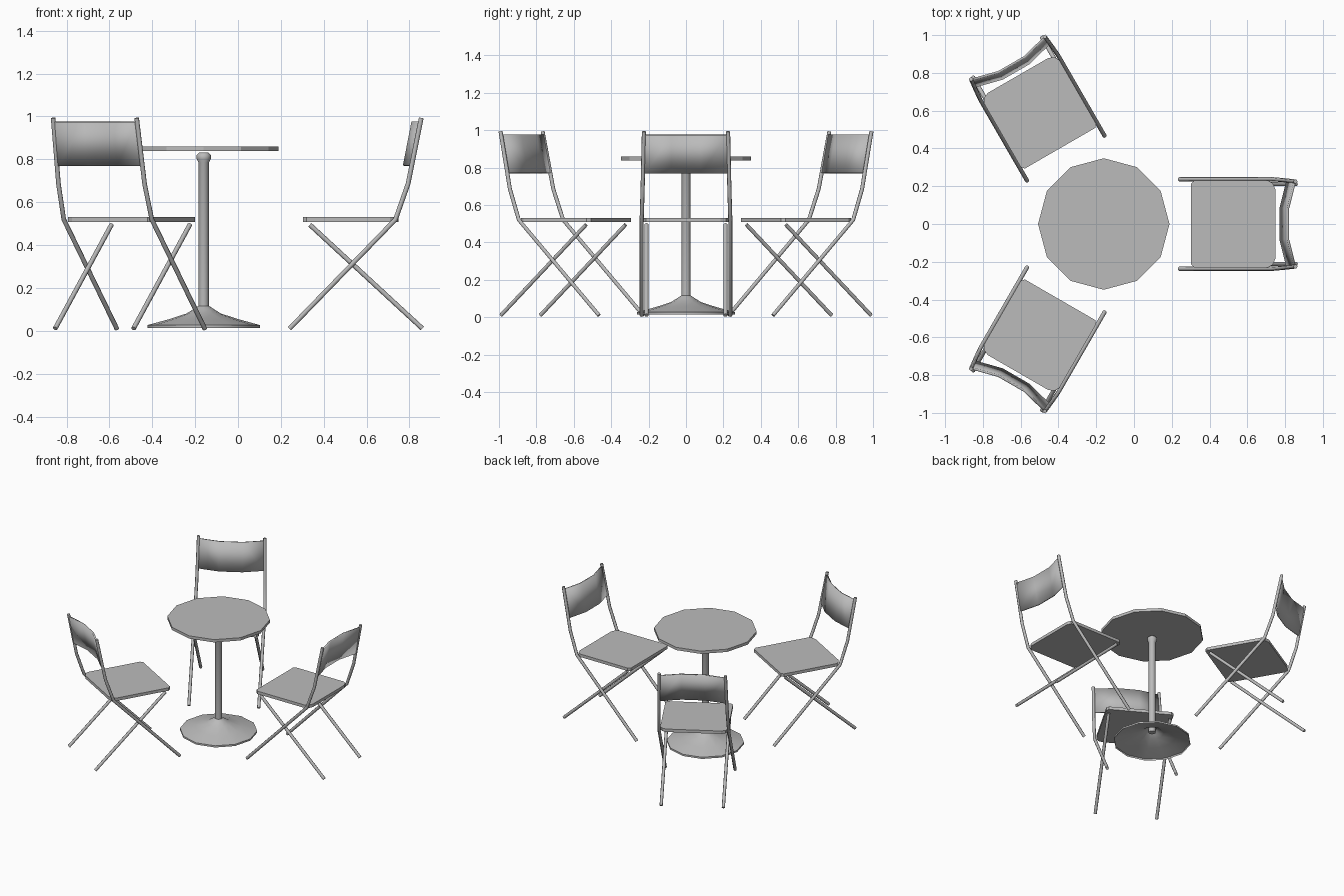
import bpy, bmesh, math
from mathutils import Matrix, Vector

cube = bpy.data.objects.get("Cube")
if cube:
    bpy.data.objects.remove(cube, do_unlink=True)

CENTRE = Vector((-0.16, 0, 0))   # axis of the table, chairs turn around it

grey = bpy.data.materials.new("grey_metal")
grey.use_nodes = True
COLOUR = (0.5, 0.5, 0.5, 1)
grey.diffuse_color = COLOUR
grey.node_tree.nodes["Principled BSDF"].inputs["Base Color"].default_value = COLOUR


def place(name, mesh, matrix=None, smooth=False):
    obj = bpy.data.objects.new(name, mesh)
    bpy.context.collection.objects.link(obj)
    if not mesh.materials:
        mesh.materials.append(grey)
    if matrix:
        obj.matrix_world = matrix
    if smooth:
        bpy.ops.object.select_all(action='DESELECT')
        obj.select_set(True)
        bpy.context.view_layer.objects.active = obj
        bpy.ops.object.shade_smooth_by_angle(angle=math.radians(50))
    return obj


def to_mesh(name, bm):
    bmesh.ops.recalc_face_normals(bm, faces=bm.faces)
    mesh = bpy.data.meshes.new(name)
    bm.to_mesh(mesh)
    bm.free()
    return mesh


def lathe(name, profile, sides=12, caps=True):
    """Rings of (radius, height) joined into a turned shape."""
    bm = bmesh.new()
    rings = []
    for r, z in profile:
        rings.append([bm.verts.new((r * math.cos(math.tau * i / sides),
                                    r * math.sin(math.tau * i / sides), z))
                      for i in range(sides)])
    for a, b in zip(rings, rings[1:]):
        for i in range(sides):
            j = (i + 1) % sides
            bm.faces.new((a[i], a[j], b[j], b[i]))
    if caps:
        bm.faces.new(rings[0])
        bm.faces.new(rings[-1])
    return to_mesh(name, bm)


def tube(name, points, radius=0.011):
    """Round bar through the points."""
    curve = bpy.data.curves.new(name, 'CURVE')
    curve.dimensions = '3D'
    curve.bevel_depth = radius
    curve.bevel_resolution = 2
    curve.use_fill_caps = True
    spline = curve.splines.new('POLY')
    spline.points.add(len(points) - 1)
    for p, co in zip(spline.points, points):
        p.co = (*co, 1)
    temp = bpy.data.objects.new(name, curve)
    mesh = bpy.data.meshes.new_from_object(temp)
    bpy.data.objects.remove(temp)
    return mesh


def plate(name, outline, bottom, top):
    """Flat outline raised to a slab."""
    bm = bmesh.new()
    face = bm.faces.new([bm.verts.new((x, y, bottom)) for x, y in outline])
    up = bmesh.ops.extrude_face_region(bm, geom=[face])
    verts = [v for v in up["geom"] if isinstance(v, bmesh.types.BMVert)]
    bmesh.ops.translate(bm, verts=verts, vec=(0, 0, top - bottom))
    return to_mesh(name, bm)


def curved_panel(name, rows, bow):
    """Backrest sheet: rows are (x, z), bow is (y, x offset)."""
    bm = bmesh.new()
    grid = [[bm.verts.new((x + dx, y, z)) for y, dx in bow] for x, z in rows]
    for i in range(len(bow) - 1):
        bm.faces.new((grid[0][i], grid[0][i + 1], grid[1][i + 1], grid[1][i]))
    return to_mesh(name, bm)


# Table: top, pole with a collar, hollow flared foot
at_table = Matrix.Translation(CENTRE)
place("table_top", lathe("table_top", [(0.348, 0.838), (0.348, 0.859)]), at_table)
place("table_pole", lathe("table_pole", [
    (0.024, 0.085), (0.024, 0.785), (0.033, 0.803), (0.033, 0.82), (0.022, 0.831)]),
    at_table, True)
place("table_foot", lathe("table_foot", [
    (0.262, 0.014), (0.262, 0.027), (0.16, 0.055), (0.08, 0.081), (0.05, 0.1),
    (0.027, 0.115)], caps=False), at_table, True)

# Chair meshes, drawn once for the chair on the +x side
half = [(0.303, 0.215), (0.32, 0.23), (0.71, 0.23), (0.735, 0.215), (0.748, 0.185)]
seat = plate("seat", half + [(x, -y) for x, y in reversed(half)], 0.508, 0.53)
backrest = curved_panel("backrest", [(0.811, 0.77), (0.851, 0.975)],
                        [(-0.222, 0), (-0.08, -0.036), (0.08, -0.036), (0.222, 0)])
rails, legs = {}, {}
for side, s in (("left", 1), ("right", -1)):
    rails[side] = tube("back_rail_" + side, [
        (0.24, s * 0.237, 0.01), (0.735, s * 0.237, 0.52),
        (0.793, s * 0.232, 0.685), (0.855, s * 0.225, 0.993)])
    legs[side] = tube("cross_leg_" + side, [
        (0.335, s * 0.211, 0.495), (0.86, s * 0.211, 0.011)])

# Three chairs around the table
for n in range(3):
    turn = (Matrix.Translation(CENTRE) @ Matrix.Rotation(math.tau * n / 3, 4, 'Z')
            @ Matrix.Translation(-CENTRE))
    tag = f"chair_{n + 1}_"
    place(tag + "seat", seat, turn)
    panel = place(tag + "backrest", backrest, turn, True)
    thick = panel.modifiers.new("thickness", 'SOLIDIFY')
    thick.thickness = 0.012
    thick.offset = 0
    for side in rails:
        place(tag + "back_rail_" + side, rails[side], turn, True)
        place(tag + "cross_leg_" + side, legs[side], turn, True)
